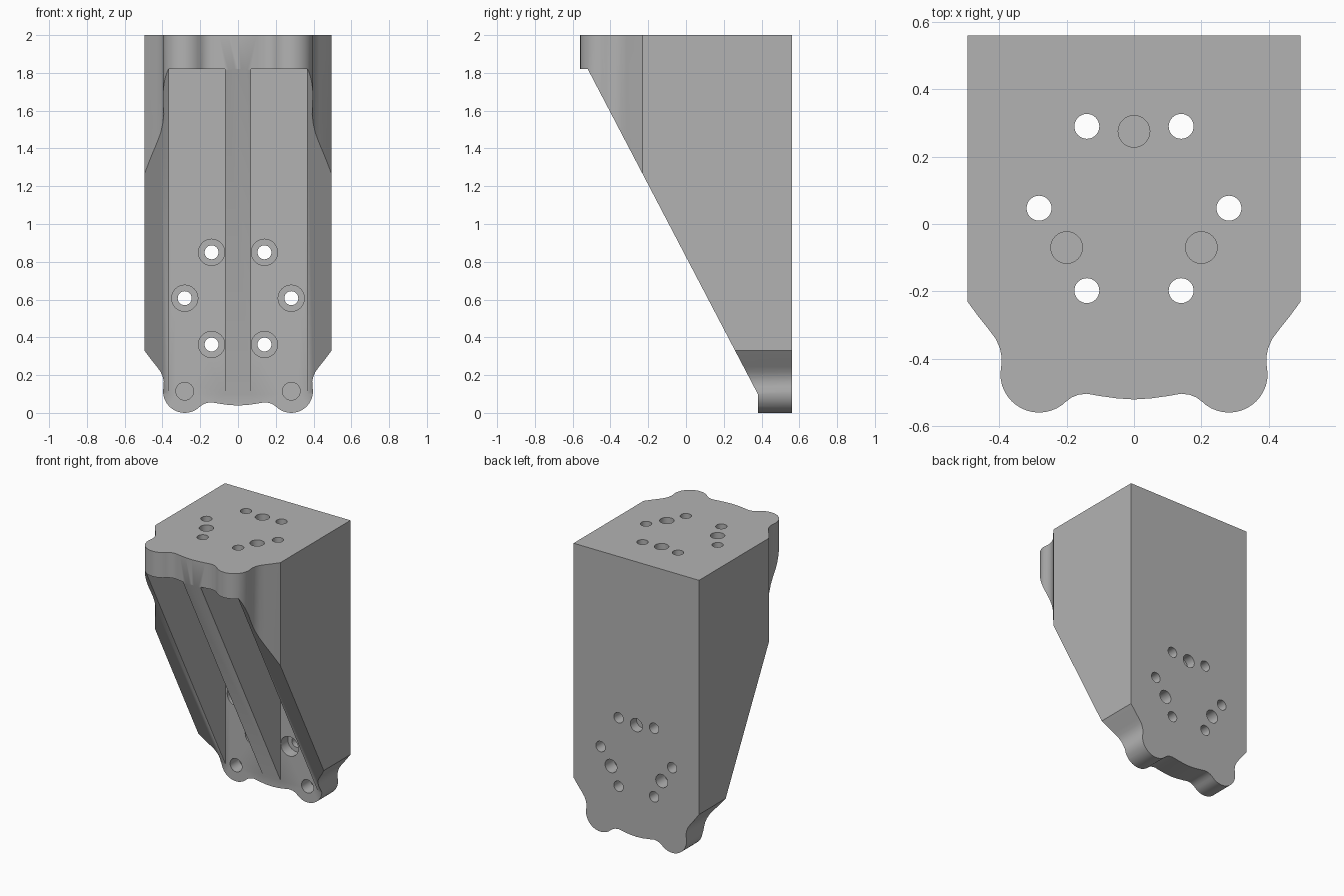
import bpy, bmesh, math
from mathutils import Vector, Matrix

cube = bpy.data.objects.get("Cube")
if cube:
    bpy.data.objects.remove(cube)

HALF, BACK, FRONT, TOP = 0.495, 0.56, -0.56, 2.0
PLATE = 0.18          # thickness of both flanges
RIB_IN, RIB_MID = 0.365, 0.07

grey = bpy.data.materials.new("plain grey")
grey.use_nodes = True
grey.diffuse_color = (0.45, 0.45, 0.45, 1)
grey.node_tree.nodes["Principled BSDF"].inputs["Base Color"].default_value = (0.45, 0.45, 0.45, 1)


def prism(name, points, sweep):
    """Extrude a closed loop of 3D points along a vector."""
    bm = bmesh.new()
    face = bm.faces.new([bm.verts.new(p) for p in points])
    made = bmesh.ops.extrude_face_region(bm, geom=[face])["geom"]
    bmesh.ops.translate(bm, vec=Vector(sweep),
                        verts=[v for v in made if isinstance(v, bmesh.types.BMVert)])
    bmesh.ops.recalc_face_normals(bm, faces=bm.faces)
    mesh = bpy.data.meshes.new(name)
    bm.to_mesh(mesh)
    bm.free()
    mesh.materials.append(grey)
    obj = bpy.data.objects.new(name, mesh)
    bpy.context.collection.objects.link(obj)
    return obj


def combine(target, tool, operation):
    """Apply a boolean, then discard the tool."""
    tool.hide_render = True
    mod = target.modifiers.new("cut", 'BOOLEAN')
    mod.operation, mod.solver, mod.object = operation, 'EXACT', tool
    bpy.context.view_layer.objects.active = target
    bpy.ops.object.modifier_apply(modifier=mod.name)
    bpy.data.objects.remove(tool)


def flange_outline():
    """Half outline as (x, distance from the tip), mirrored into a loop."""
    side = [(HALF, 3), (HALF, 0.33), (0.462, 0.285), (0.43, 0.245), (0.41, 0.218),
            (0.398, 0.19), (0.393, 0.165), (0.394, 0.14)]
    lobe = [(0.282 + 0.115 * math.cos(a), 0.115 + 0.115 * math.sin(a))
            for a in (math.radians(-9 * i) for i in range(16))]
    scallop = [(0.185, 0.045), (0.165, 0.053), (0.14, 0.056), (0.10, 0.049), (0.05, 0.042)]
    half = side + lobe + scallop
    return half + [(0, 0.039)] + [(-x, d) for x, d in reversed(half)]


# Body: wedge side profile trimmed by the same outline in plan and elevation
wedge = [(FRONT, TOP), (FRONT, TOP - PLATE), (-0.52, TOP - PLATE),
         (BACK - PLATE, 0.1), (BACK - PLATE, 0), (BACK, 0), (BACK, TOP)]
body = prism("ribbed_angle_bracket", [(-0.6, y, z) for y, z in wedge], (1.2, 0, 0))
outline = flange_outline()
combine(body, prism("plan_trim", [(x, FRONT + d, -1) for x, d in outline], (0, 0, 4)), 'INTERSECT')
combine(body, prism("front_trim", [(x, -1, d) for x, d in outline], (0, 2, 0)), 'INTERSECT')

# Pockets between the three ribs
for s in (-1, 1):
    box = [(s * x, y, -0.5) for x, y in ((RIB_MID, -1), (RIB_IN, -1),
                                         (RIB_IN, BACK - PLATE), (RIB_MID, BACK - PLATE))]
    combine(body, prism("pocket", box, (0, 0, 0.5 + TOP - PLATE)), 'DIFFERENCE')


def drill(x, d, radius, start, end):
    """Round hole in both flanges; start and end are depths from the outer face."""
    ring = [(radius * math.cos(math.tau * i / 32), radius * math.sin(math.tau * i / 32))
            for i in range(32)]
    top = [(x + u, FRONT + d + v, TOP - start) for u, v in ring]
    rear = [(x + u, BACK - start, d + v) for u, v in ring]
    combine(body, prism("top_drill", top, (0, 0, start - end)), 'DIFFERENCE')
    combine(body, prism("rear_drill", rear, (0, start - end, 0)), 'DIFFERENCE')


for s in (-1, 1):
    # Counterbored screw holes
    for x, d in ((0.14, 0.85), (0.282, 0.607), (0.14, 0.362)):
        drill(s * x, d, 0.037, -0.05, 0.2)
        drill(s * x, d, 0.0695, 0.1, 0.2)
    # Blind dowel holes, outside and in the lobes
    drill(s * 0.2, 0.49, 0.047, -0.05, 0.1)
    drill(s * 0.282, 0.115, 0.047, 0.08, 0.2)
drill(0, 0.835, 0.047, -0.05, 0.07)

bpy.ops.object.select_all(action='DESELECT')
body.select_set(True)
bpy.context.view_layer.objects.active = body
bpy.ops.object.shade_smooth_by_angle(angle=math.radians(30))
